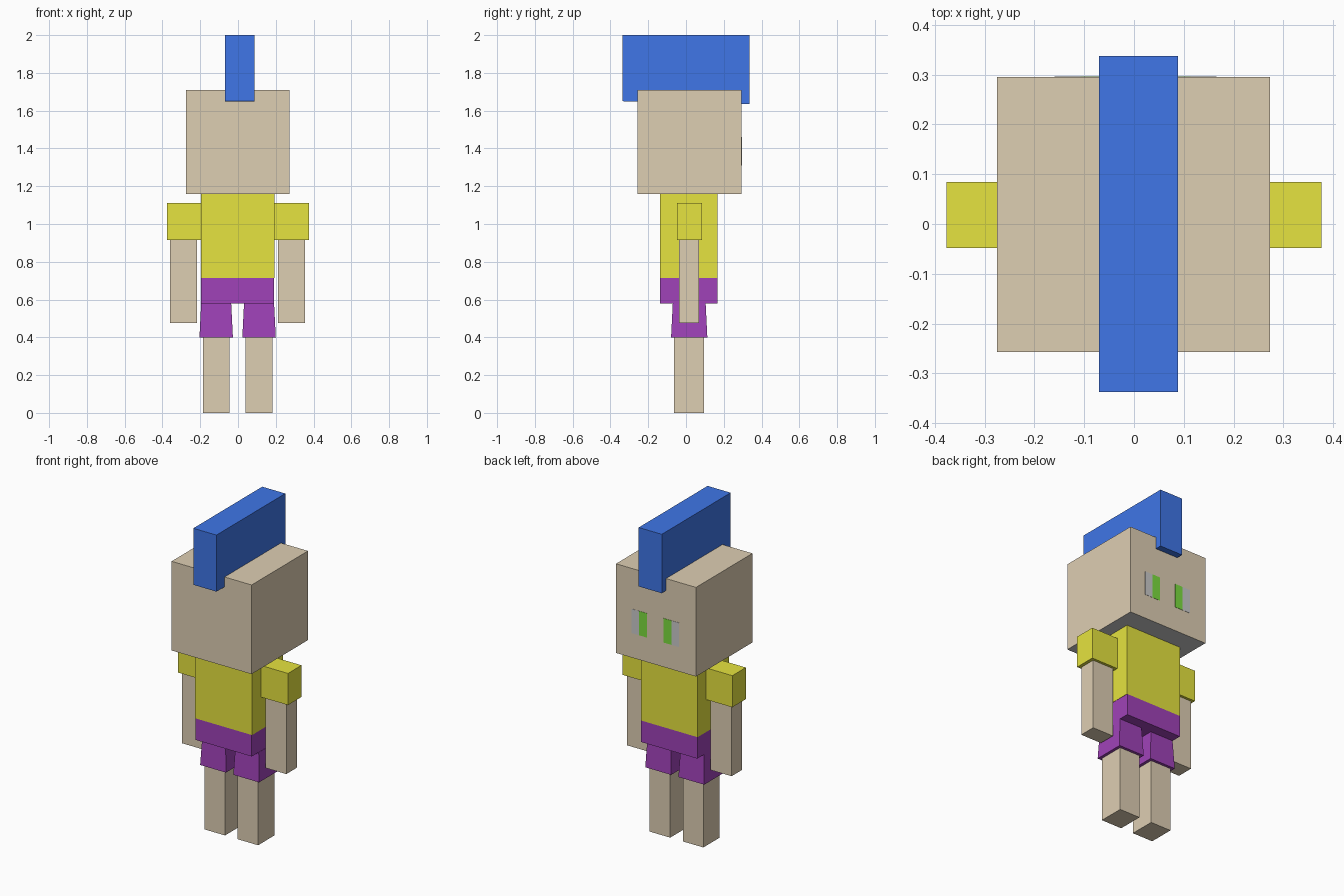
import bpy, bmesh

if "Cube" in bpy.data.objects:
    bpy.data.objects.remove(bpy.data.objects["Cube"])


def material(name, rgb):
    m = bpy.data.materials.new(name)
    m.diffuse_color = (*rgb, 1)
    m.use_nodes = True
    m.node_tree.nodes["Principled BSDF"].inputs["Base Color"].default_value = m.diffuse_color
    return m


skin = material("skin", (0.73, 0.62, 0.45))
yellow = material("yellow", (0.79, 0.77, 0.05))
purple = material("purple", (0.35, 0.055, 0.48))
blue = material("blue", (0.05, 0.18, 0.80))
green = material("green", (0.20, 0.72, 0.05))
grey = material("grey", (0.65, 0.65, 0.65))
dark_grey = material("plain_grey", (0.6, 0.6, 0.6))


def box(name, x, y, z, mat, flare=0.0):
    """Box from (min, max) ranges; flare widens the bottom on every side."""
    bm = bmesh.new()
    bmesh.ops.create_cube(bm, size=1)
    for v in bm.verts:
        sx, sy, up = v.co.x > 0, v.co.y > 0, v.co.z > 0
        grow = 0 if up else flare
        v.co = (x[sx] + (grow if sx else -grow),
                y[sy] + (grow if sy else -grow), z[up])
    me = bpy.data.meshes.new(name)
    bm.to_mesh(me)
    bm.free()
    ob = bpy.data.objects.new(name, me)
    bpy.context.collection.objects.link(ob)
    if mat:
        me.materials.append(mat)
    return ob


# Head, with a plain grey underside
head = box("head", (-0.275, 0.273), (-0.257, 0.295), (1.158, 1.71), skin)
head.data.materials.append(dark_grey)
for f in head.data.polygons:
    if f.normal.z < -0.5:
        f.material_index = 1

# Hair crest, its underside sloping slightly down towards the face
crest = box("hair_crest", (-0.07, 0.088), (-0.337, 0.337), (1.65, 2.0), blue)
for v in crest.data.vertices:
    if v.co.y > 0 and v.co.z < 1.8:
        v.co.z = 1.635

# Torso and hips
box("shirt", (-0.197, 0.192), (-0.137, 0.168), (0.713, 1.158), yellow)
box("shorts_hips", (-0.195, 0.19), (-0.137, 0.168), (0.58, 0.713), purple)

# Limbs and eyes, repeated on both sides
for side, s in (("right", 1), ("left", -1)):
    def span(a, b, mid=-0.002):
        return tuple(sorted((mid + s * a, mid + s * b)))

    box(f"sleeve_{side}", span(0.18, 0.376, 0), (-0.048, 0.084), (0.914, 1.11), yellow)
    box(f"arm_{side}", span(0.214, 0.358), (-0.036, 0.068), (0.477, 0.914), skin)
    box(f"shorts_leg_{side}", span(0.034, 0.193), (-0.07, 0.104), (0.40, 0.58), purple, 0.009)
    box(f"leg_{side}", span(0.043, 0.184), (-0.063, 0.096), (0.0, 0.402), skin)
    box(f"iris_{side}", span(0.057, 0.11, 0.003), (0.29, 0.2965), (1.31, 1.46), green)
    box(f"eye_white_{side}", span(0.11, 0.163, 0.003), (0.29, 0.2965), (1.31, 1.46), grey)
